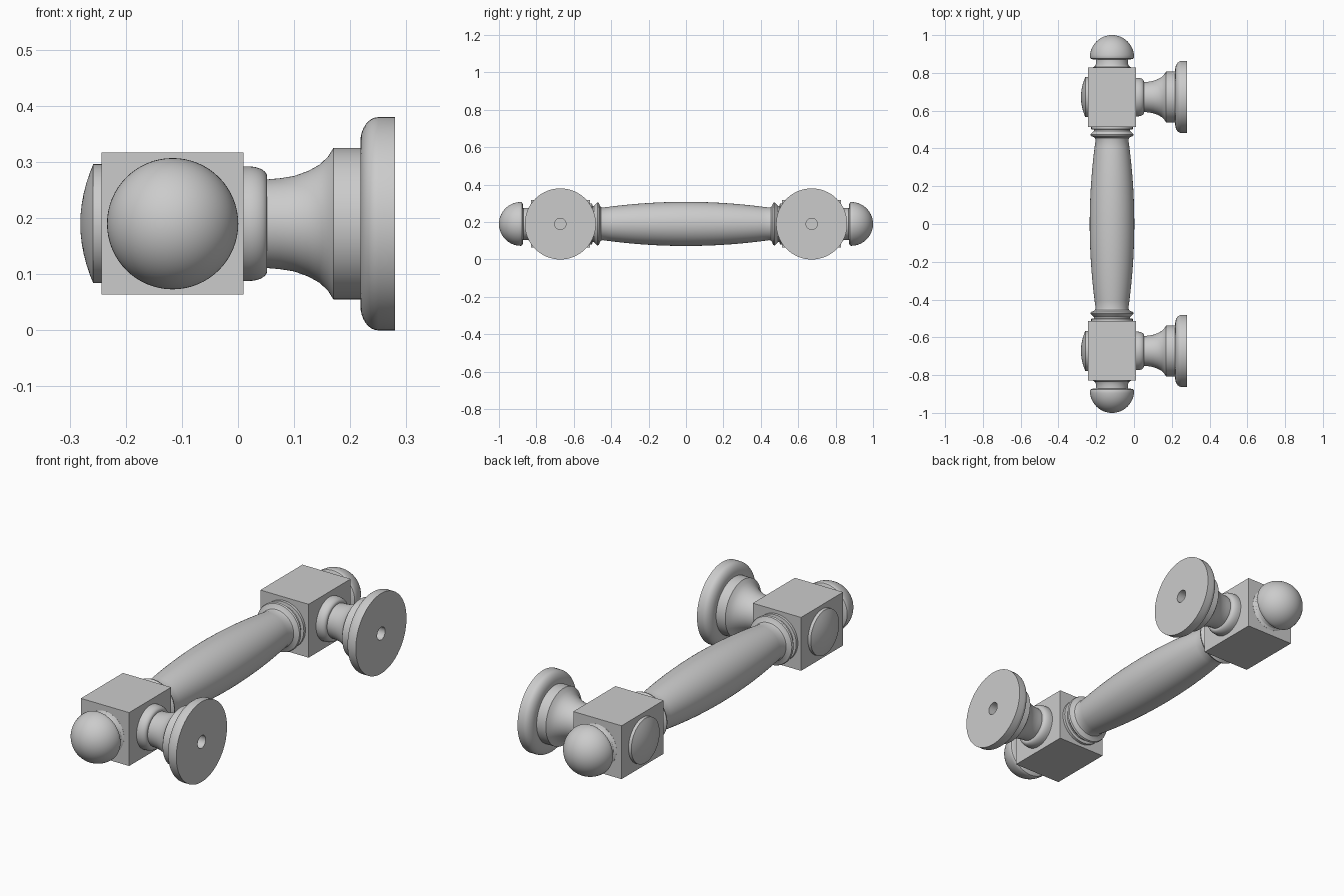
import bpy, bmesh
from math import pi, sin, cos, radians
from mathutils import Vector

if "Cube" in bpy.data.objects:
    bpy.data.objects.remove(bpy.data.objects["Cube"])

AX, AZ = -0.1165, 0.19      # grip axis
POST_Y = 0.672              # centre of each post
HALF = 0.1265               # block half width


def finish(bm, name):
    bmesh.ops.remove_doubles(bm, verts=bm.verts, dist=1e-5)
    bmesh.ops.recalc_face_normals(bm, faces=bm.faces)
    me = bpy.data.meshes.new(name)
    bm.to_mesh(me)
    bm.free()
    for p in me.polygons:
        p.use_smooth = True
    me.set_sharp_from_angle(angle=radians(32))
    ob = bpy.data.objects.new(name, me)
    bpy.context.collection.objects.link(ob)
    return ob


def lathe(name, profile, axis, origin, steps=64):
    """Spin (distance along axis, radius) points round an axis through origin."""
    bm = bmesh.new()
    o, a = Vector(origin), Vector(axis)
    vs = [bm.verts.new(o + a * d + Vector((0, 0, r))) for d, r in profile]
    es = [bm.edges.new(p) for p in zip(vs, vs[1:])]
    bmesh.ops.spin(bm, geom=vs + es, cent=o, axis=a, angle=2 * pi,
                   steps=steps, use_merge=True)
    return finish(bm, name)


def arc(cd, cr, rd, rr, a0, a1, n):
    """Elliptical arc of profile points; angle 0 points along the axis."""
    return [(cd + rd * cos(radians(a0 + (a1 - a0) * i / n)),
             cr + rr * sin(radians(a0 + (a1 - a0) * i / n))) for i in range(n + 1)]


# bulging grip with a turned bead at each end
bulge = [(y, 0.118 - 0.031 * (y / 0.445) ** 2)
         for y in (i * 0.445 / 12 for i in range(13))]
bead = [(0.455, 0.09), (0.461, 0.099), (0.466, 0.112), (0.474, 0.115),
        (0.483, 0.106), (0.493, 0.096), (0.5, 0.096), (0.502, 0.11),
        (0.52, 0.11), (0.52, 0)]
half = bulge + bead
lathe("grip", [(-d, r) for d, r in reversed(half[1:])] + half, (0, 1, 0), (AX, 0, AZ))

# mounting stem: collar, flared neck, band, rounded flange, screw hole
stem = [(0, 0), (0, 0.102), (0.02, 0.102)]
stem += arc(0.02, 0.084, 0.032, 0.018, 80, 0, 6)
stem += [(0.052, 0.079), (0.075, 0.081), (0.1, 0.085), (0.125, 0.094),
         (0.145, 0.105), (0.16, 0.119), (0.17, 0.135), (0.218, 0.135)]
stem += arc(0.25, 0.145, 0.032, 0.045, 180, 90, 8)
stem += [(0.28, 0.19), (0.28, 0.03), (0.08, 0.03), (0.08, 0)]

# domed disc on the outer face of the block
disc = [(0, 0), (0, 0.106), (0.025, 0.106)]
disc += [(0.025 + 0.023 * (1 - (r / 0.106) ** 2), r)
         for r in (0.09, 0.072, 0.054, 0.036, 0.018, 0)]

# ball end with its turned neck
ball = [(0, 0), (0, 0.1), (0.02, 0.1), (0.026, 0.09), (0.036, 0.085),
        (0.06, 0.085), (0.063, 0.108), (0.067, 0.1145)]
ball += arc(0.073, 0, 0.117, 0.117, 90, 0, 16)

for s, side in ((-1, "front"), (1, "back")):
    y = s * POST_Y
    bm = bmesh.new()
    bmesh.ops.create_cube(bm, size=1)
    bmesh.ops.scale(bm, vec=(2 * HALF, 0.315, 2 * HALF), verts=bm.verts)
    bmesh.ops.translate(bm, vec=(AX, y, AZ), verts=bm.verts)
    finish(bm, side + "_block")
    lathe(side + "_stem", stem, (1, 0, 0), (0, y, AZ))
    lathe(side + "_disc", disc, (-1, 0, 0), (-0.233, y, AZ))
    lathe(side + "_ball_end", ball, (0, s, 0), (AX, s * 0.81, AZ))
